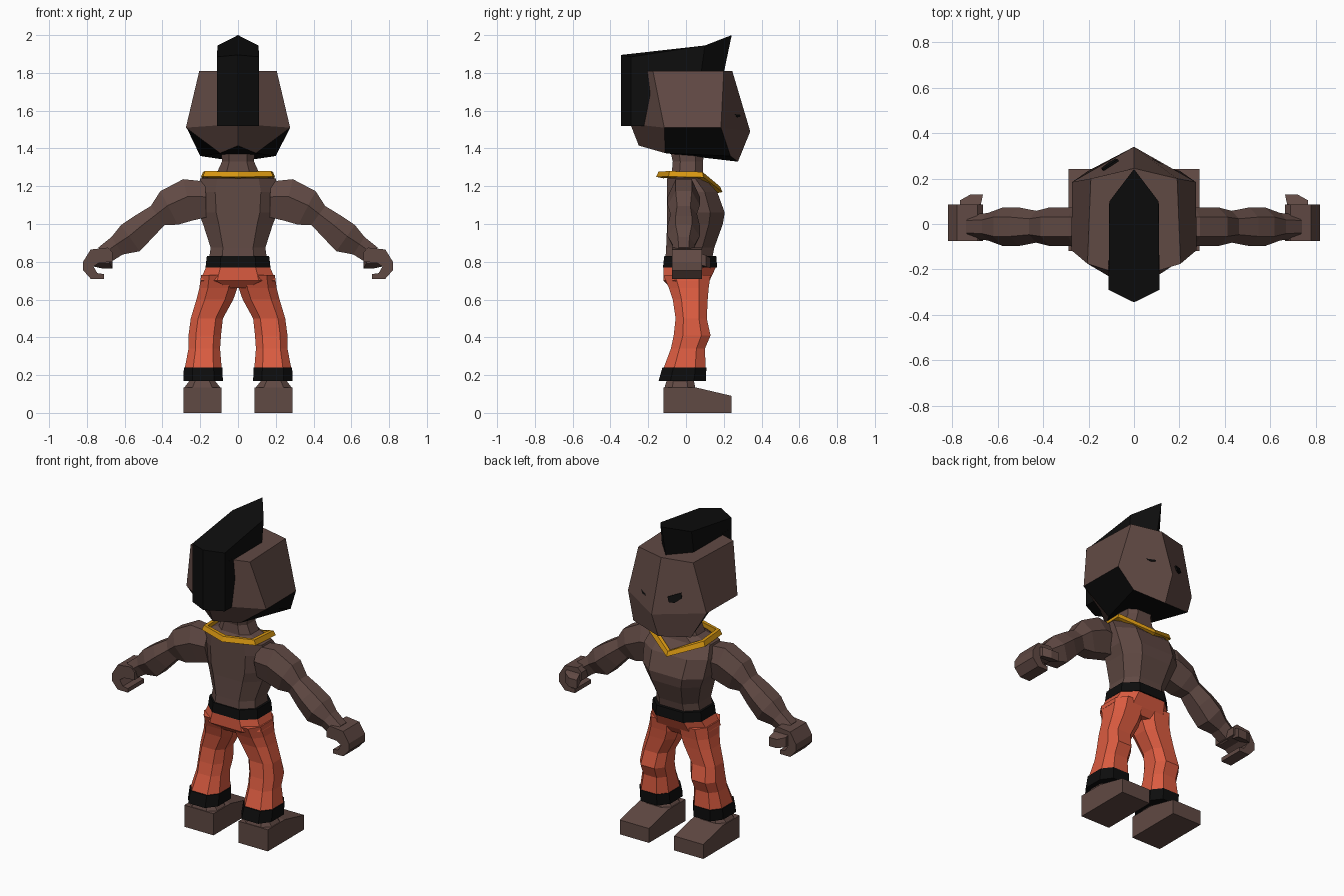
import bpy, bmesh, math
from mathutils import Vector

cube = bpy.data.objects.get("Cube")
if cube:
    bpy.data.objects.remove(cube, do_unlink=True)


def material(name, rgb):
    m = bpy.data.materials.new(name)
    m.use_nodes = True
    m.diffuse_color = (*rgb, 1)
    b = m.node_tree.nodes["Principled BSDF"]
    b.inputs["Base Color"].default_value = (*rgb, 1)
    b.inputs["Roughness"].default_value = 0.9
    return m


SKIN = material("brown skin", (0.118, 0.067, 0.057))
BLACK = material("black", (0.004, 0.004, 0.004))
ORANGE = material("orange cloth", (0.70, 0.105, 0.051))
GOLD = material("gold", (0.68, 0.31, 0.006))


def loft(name, rings, *mats, closed=False, rule=None):
    """Skin a list of equal-sized rings; rule picks a material index per face."""
    bm = bmesh.new()
    vs = [[bm.verts.new(p) for p in r] for r in rings]
    n = len(vs[0])
    pairs = list(zip(vs, vs[1:])) + ([(vs[-1], vs[0])] if closed else [])
    for a, b in pairs:
        for i in range(n):
            j = (i + 1) % n
            bm.faces.new((a[i], a[j], b[j], b[i]))
    if not closed:
        bm.faces.new(vs[0][::-1])
        bm.faces.new(vs[-1])
    bmesh.ops.recalc_face_normals(bm, faces=bm.faces)
    if rule:
        for f in bm.faces:
            f.material_index = rule(f)
    me = bpy.data.meshes.new(name)
    bm.to_mesh(me)
    bm.free()
    for m in mats:
        me.materials.append(m)
    ob = bpy.data.objects.new(name, me)
    bpy.context.collection.objects.link(ob)
    return ob


def octagon(z, x0, x1, yb, yf):
    """Bevelled box section between x0..x1 and yb..yf."""
    cx, hx, cy, hy = (x0 + x1) / 2, (x1 - x0) / 2, (yb + yf) / 2, (yf - yb) / 2
    shape = [(1, -.5), (1, .5), (.55, 1), (-.55, 1), (-1, .5), (-1, -.5), (-.55, -1), (.55, -1)]
    return [(cx + u * hx, cy + v * hy, z) for u, v in shape]


def flip(rings, s):
    return [[(p[0] * s, p[1], p[2]) for p in r] for r in rings]


# Torso and neck: z, half width, back, front
torso = [(.80, .155, -.11, .135), (.875, .145, -.105, .15), (1.0, .185, -.1, .195),
         (1.06, .21, -.1, .205), (1.17, .22, -.1, .165), (1.24, .2, -.1, .1),
         (1.275, .11, -.075, .09), (1.33, .085, -.07, .09), (1.42, .09, -.09, .1)]
loft("torso", [octagon(z, -h, h, b, f) for z, h, b, f in torso], SKIN)

# Belt and hips
loft("belt", [octagon(.77, -.172, .172, -.122, .165), octagon(.83, -.165, .165, -.115, .16)], BLACK)
loft("hips", [octagon(.66, -.1, .1, -.08, .1), octagon(.70, -.2, .2, -.12, .125),
              octagon(.775, -.168, .168, -.12, .16)], ORANGE)


# Head: hexagonal rings with a pointed front and back
def head_ring(front, fside, bside, back):
    m = lambda p: (-p[0], p[1], p[2])
    return [front, fside, bside, back, m(bside), m(fside)]


top = head_ring((0, .245, 1.81), (.19, .2, 1.81), (.205, -.175, 1.81), (0, -.24, 1.81))
mid = head_ring((0, .34, 1.49), (.272, .185, 1.51), (.276, -.115, 1.51), (0, -.295, 1.53))
low = head_ring((0, .275, 1.33), (.2, .235, 1.36), (.095, -.11, 1.375), (0, -.25, 1.415))


# Black beard on the lower sides and underside of the head
def beard(f):
    c = f.calc_center_median()
    return int(f.normal.z < -.9 or (c.z < 1.48 and abs(c.x) > .12 and -.05 < c.y < .15))


loft("head", [low, mid, top], SKIN, BLACK, rule=beard)

# Eyes: thin plates lying on the slanted face planes
apex, side, crown = Vector(mid[0]), Vector(mid[1]), Vector(top[0])
normal = (side - apex).cross(crown - apex).normalized()
if normal.y < 0:
    normal.negate()
eye = [(.065, 1.595), (.13, 1.62), (.138, 1.59), (.105, 1.562), (.075, 1.565)]
for s, label in ((1, "left"), (-1, "right")):
    flat = []
    for x, z in eye:
        y = apex.y - (normal.x * x + normal.z * (z - apex.z)) / normal.y
        flat.append(Vector((x, y, z)))
    rings = [[p + normal * d for p in flat] for d in (.005, .0135)]
    loft(label + "_eye", flip(rings, s), BLACK)

# Mohawk: ridge on the crown and a block down the back of the head
loft("mohawk_crest", [
    [(0, .2, 1.80), (.11, .08, 1.80), (.112, -.29, 1.80), (0, -.345, 1.80), (-.112, -.29, 1.80), (-.11, .08, 1.80)],
    [(0, .242, 2.0), (.108, .1, 1.945), (.112, -.29, 1.885), (0, -.345, 1.895), (-.112, -.29, 1.885), (-.108, .1, 1.945)],
], BLACK)
loft("mohawk_back", [[(.112, -.18, z), (.112, -.29, z), (0, -.345, z), (-.112, -.29, z), (-.112, -.18, z)]
                     for z in (1.52, 1.82)], BLACK)

# Necklace: square-section band following a pointed loop
loop = [(0, -.14, 1.26), (.17, -.085, 1.262), (.18, .085, 1.258), (0, .175, 1.18),
        (-.18, .085, 1.258), (-.17, -.085, 1.262)]
band = []
for x, y, z in loop:
    out = Vector((x, y, 0)).normalized() * .018
    c = Vector((x, y, z))
    up = Vector((0, 0, .018))
    band.append([c + out - up * .6, c + out * .3 + up, c - out + up, c - out - up])
loft("necklace", band, GOLD, closed=True)

# Leg: z, inner x, outer x, back, front
leg = [(.22, .085, .285, -.125, .105), (.34, .095, .262, -.08, .10), (.41, .09, .262, -.065, .13),
       (.50, .08, .25, -.055, .11), (.60, .025, .22, -.07, .115), (.66, .004, .205, -.09, .12),
       (.73, .004, .195, -.12, .13)]
cuff = [(.17, .08, .288, -.145, .105), (.24, .083, .287, -.125, .108)]

# Arm: centre x, centre z, half thickness, half depth
arm = [(.17, 1.13, .095, .075), (.265, 1.128, .112, .085), (.365, 1.085, .1, .085),
       (.425, 1.045, .062, .07), (.50, .985, .075, .085), (.57, .925, .085, .085),
       (.64, .885, .055, .06), (.71, .835, .05, .055)]
arm_rings = []
for i, (x, z, t, d) in enumerate(arm):
    a, b = arm[max(i - 1, 0)], arm[min(i + 1, len(arm) - 1)]
    across = Vector((a[1] - b[1], 0, b[0] - a[0])).normalized()
    c = Vector((x, -.012, z))
    arm_rings.append([c + across * (t * v) + Vector((0, d * u, 0))
                      for u, v in ((.5, 1), (1, .15), (.55, -1), (-.55, -1), (-1, .15), (-.5, 1))])

# Curled hand outline in x, z
hand = [(.665, .85), (.69, .875), (.78, .865), (.82, .80), (.82, .755), (.78, .71), (.71, .71),
        (.71, .735), (.745, .74), (.765, .775), (.735, .795), (.665, .80)]


def box(x0, x1, y, z0, z1):
    return [(x0, y, z0), (x1, y, z0), (x1, y, z1), (x0, y, z1)]


for s, label in ((1, "left"), (-1, "right")):
    loft(label + "_trouser_leg", flip([octagon(*r) for r in leg], s), ORANGE)
    loft(label + "_trouser_cuff", flip([octagon(*r) for r in cuff], s), BLACK)
    loft(label + "_arm", flip(arm_rings, s), SKIN)
    loft(label + "_hand", flip([[(x, y, z) for x, z in hand] for y in (-.075, .085)], s), SKIN)
    loft(label + "_thumb", flip([box(.68, .77, .06, .79, .85), box(.67, .765, .105, .775, .835),
                                 box(.665, .72, .13, .765, .82)], s), SKIN)
    # Wedge foot with an ankle above it
    loft(label + "_foot", flip([box(.087, .289, -.118, 0, .135), box(.087, .289, .05, 0, .135),
                                box(.087, .289, .242, 0, .09)], s), SKIN)
    loft(label + "_ankle", flip([octagon(.13, .09, .287, -.115, .05),
                                 octagon(.18, .13, .25, -.10, .04)], s), SKIN)
